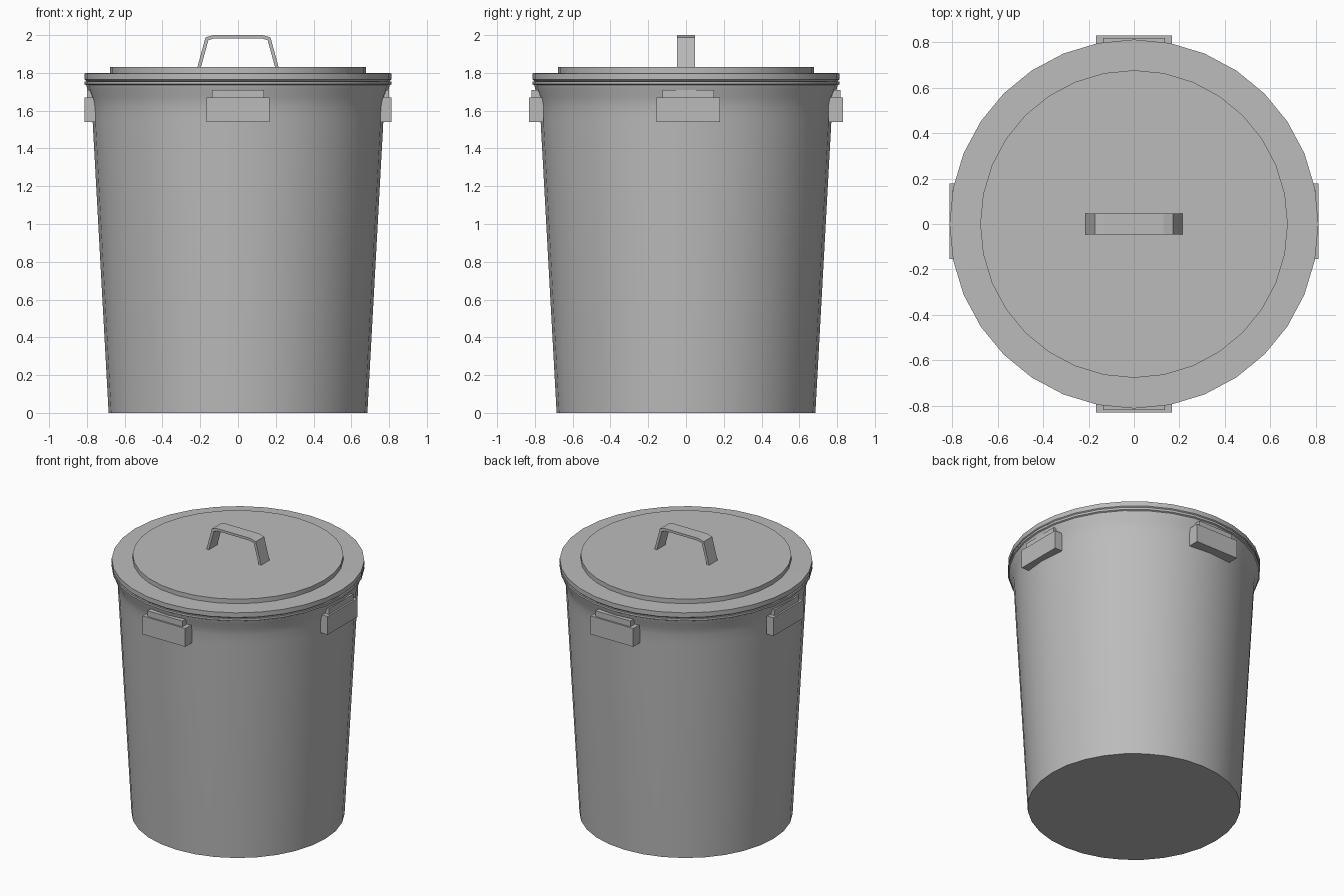
import bpy, bmesh, math
from mathutils import Matrix

if "Cube" in bpy.data.objects:
    bpy.data.objects.remove(bpy.data.objects["Cube"])

SEGMENTS = 32

grey = bpy.data.materials.new("grey plastic")
grey.use_nodes = True
grey.diffuse_color = (0.5, 0.5, 0.5, 1)
grey.node_tree.nodes["Principled BSDF"].inputs["Base Color"].default_value = (0.5, 0.5, 0.5, 1)


def finish(name, bm, smooth=False):
    bmesh.ops.remove_doubles(bm, verts=bm.verts, dist=0.0001)
    bmesh.ops.recalc_face_normals(bm, faces=bm.faces)
    mesh = bpy.data.meshes.new(name)
    bm.to_mesh(mesh)
    bm.free()
    mesh.materials.append(grey)
    obj = bpy.data.objects.new(name, mesh)
    bpy.context.collection.objects.link(obj)
    if smooth:
        bpy.ops.object.select_all(action="DESELECT")
        obj.select_set(True)
        bpy.context.view_layer.objects.active = obj
        bpy.ops.object.shade_smooth_by_angle(angle=math.radians(30))
    return obj


def lathe(name, profile):
    """Spin a radius/height profile around the vertical axis."""
    bm = bmesh.new()
    verts = [bm.verts.new((r, 0, z)) for r, z in profile]
    edges = [bm.edges.new(pair) for pair in zip(verts, verts[1:])]
    bmesh.ops.spin(bm, geom=verts + edges, cent=(0, 0, 0), axis=(0, 0, 1),
                   angle=math.tau, steps=SEGMENTS, use_merge=True)
    return finish(name, bm, smooth=True)


def add_box(bm, low, high, turn):
    size = [b - a for a, b in zip(low, high)]
    centre = [(a + b) / 2 for a, b in zip(low, high)]
    bmesh.ops.create_cube(bm, size=1, matrix=turn @ Matrix.Translation(centre)
                          @ Matrix.Diagonal((*size, 1)))


# Hollow tapered bin with a flared mouth and rolled lip
lathe("bin_body", [
    (0, 0), (0.685, 0), (0.77, 1.55), (0.773, 1.62), (0.782, 1.67),
    (0.797, 1.71), (0.803, 1.735), (0.812, 1.74), (0.812, 1.755),
    (0.79, 1.755), (0.765, 1.66), (0.755, 1.55), (0.672, 0.02), (0, 0.02)])

# Stepped lid
lathe("lid", [
    (0, 1.755), (0.8, 1.755), (0.812, 1.765), (0.812, 1.798),
    (0.677, 1.80), (0.677, 1.832), (0, 1.832)])

# Bent strap on the lid
half = [(0.215, 1.83), (0.172, 1.988), (0.13, 2.0)]
inner = [(0.196, 1.83), (0.157, 1.973), (0.125, 1.983)]
outer_arc = half + [(-x, z) for x, z in reversed(half)]
inner_arc = inner + [(-x, z) for x, z in reversed(inner)]
bm = bmesh.new()
rows = [[bm.verts.new((x, y, z)) for x, z in arc]
        for arc, y in ((outer_arc, -0.047), (outer_arc, 0.047),
                       (inner_arc, 0.047), (inner_arc, -0.047))]
for a, b in zip(rows, rows[1:] + rows[:1]):
    for i in range(len(outer_arc) - 1):
        bm.faces.new((a[i], a[i + 1], b[i + 1], b[i]))
for end in (0, -1):
    bm.faces.new([row[end] for row in rows])
finish("lid_handle", bm)

# Four grips below the rim, each a block with a narrower neck above it
for name, degrees, reach, shift in (("front_grip", 0, 0.83, 0), ("left_grip", 90, 0.812, 0.012),
                                    ("back_grip", 180, 0.83, 0), ("right_grip", 270, 0.812, -0.012)):
    turn = Matrix.Rotation(math.radians(degrees), 4, "Z") @ Matrix.Translation((shift, 0, 0))
    bm = bmesh.new()
    add_box(bm, (-0.167, -reach, 1.54), (0.167, -0.755, 1.67), turn)
    add_box(bm, (-0.137, -reach + 0.012, 1.67), (0.137, -0.765, 1.71), turn)
    finish(name, bm)
